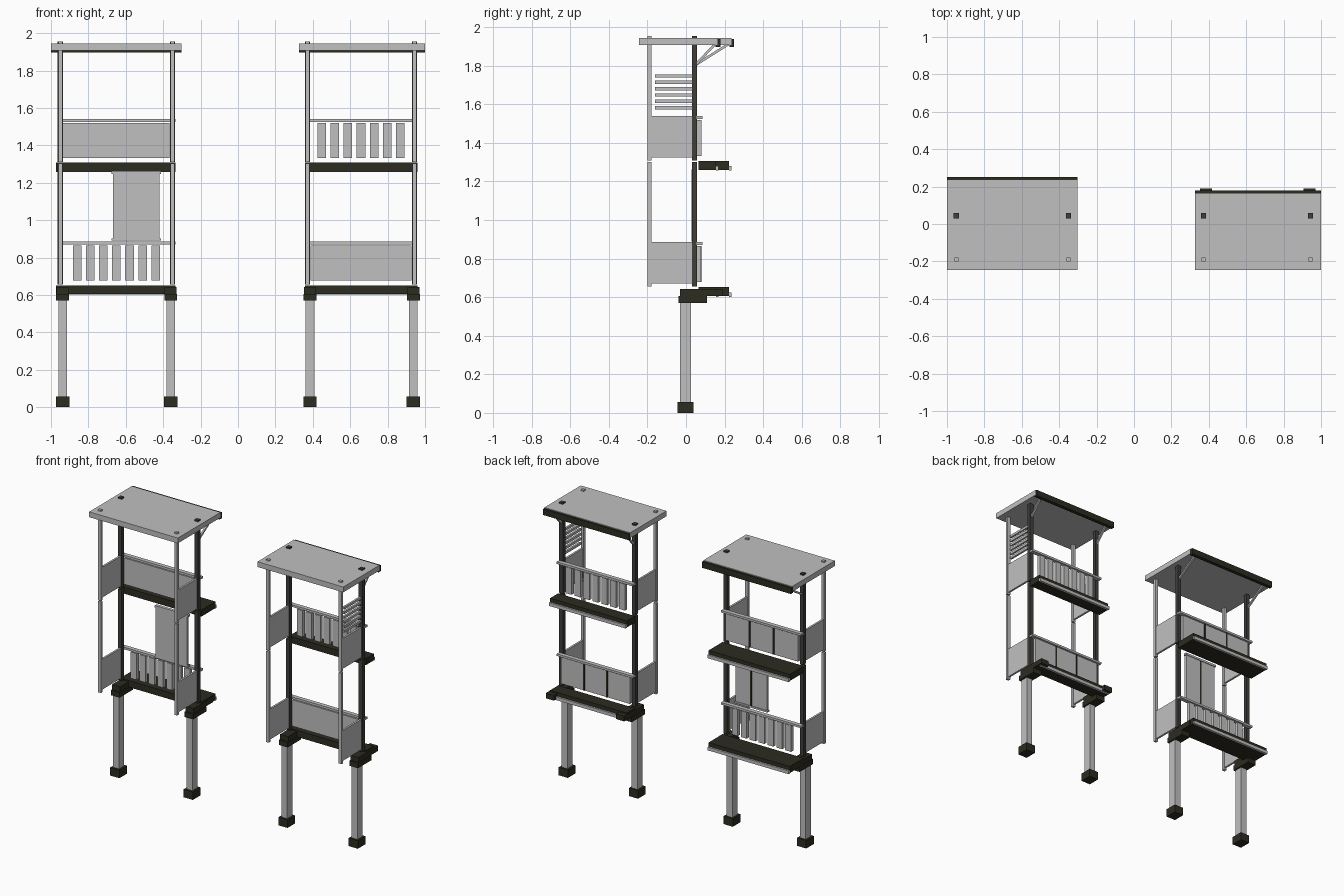
import bpy, bmesh, math
from mathutils import Vector, Matrix

if "Cube" in bpy.data.objects:
    bpy.data.objects.remove(bpy.data.objects["Cube"])


def material(name, rgb):
    m = bpy.data.materials.new(name)
    m.diffuse_color = (*rgb, 1)
    m.use_nodes = True
    m.node_tree.nodes["Principled BSDF"].inputs["Base Color"].default_value = m.diffuse_color
    return m


GREY = material("light grey", (0.53, 0.53, 0.53))
DARK = material("dark olive timber", (0.026, 0.025, 0.015))
CHAR = material("charcoal post", (0.05, 0.049, 0.044))


def boxes(name, mat, items):
    """One object made of axis-aligned boxes given as (x0, x1, y0, y1, z0, z1)."""
    bm = bmesh.new()
    for x0, x1, y0, y1, z0, z1 in items:
        mtx = Matrix.Translation(((x0 + x1) / 2, (y0 + y1) / 2, (z0 + z1) / 2))
        mtx = mtx @ Matrix.Diagonal((x1 - x0, y1 - y0, z1 - z0, 1))
        bmesh.ops.create_cube(bm, size=1, matrix=mtx)
    me = bpy.data.meshes.new(name)
    bm.to_mesh(me)
    bm.free()
    me.materials.append(mat)
    ob = bpy.data.objects.new(name, me)
    bpy.context.collection.objects.link(ob)
    return ob


def strut(name, mat, a, b, w):
    """Square bar from a to b."""
    a, b = Vector(a), Vector(b)
    d = b - a
    ob = boxes(name, mat, [(-w / 2, w / 2, -w / 2, w / 2, -d.length / 2, d.length / 2)])
    ob.matrix_world = Matrix.Translation((a + b) / 2) @ Matrix.Rotation(-math.atan2(d.y, d.z), 4, 'X')


def tower(side, legs, posts, roof, roof_back, deck, deck_back, slat_level):
    mid = sum(posts) / 2
    # footings, legs and stepped bearing beams
    boxes(side + "_footings", DARK, [(x - .036, x + .036, -.045, .04, 0, .057) for x in legs])
    boxes(side + "_legs", GREY, [(x - .023, x + .023, -.03, .027, -.0 + .001, .575) for x in legs])
    boxes(side + "_bearers", DARK, [(x - .034, x + .034, -.04, .11, .57, .606) for x in legs]
          + [(x - .032, x + .032, -.03, .19, .606, .643) for x in legs])
    # posts in two storeys
    storeys = ((.655, 1.302), (1.31, 1.955))
    boxes(side + "_front_posts", GREY, [(x - .011, x + .011, -.2, -.18, a, b)
                                        for x in posts for a, b in storeys])
    boxes(side + "_back_posts", CHAR, [(x - .014, x + .014, .03, .058, a, b)
                                       for x in posts for a, b in storeys])
    # roof slab, back fascia and braces
    boxes(side + "_roof", GREY, [(*roof, -.245, roof_back - .015, 1.907, 1.945)])
    boxes(side + "_fascia", DARK, [(*roof, roof_back - .025, roof_back, 1.897, 1.94)])
    for x in posts:
        strut(side + "_brace", GREY, (x, .05, 1.805), (x, roof_back - .025, 1.915), .013)
    # decks with a light trim strip, railings and side panels on both storeys
    for level, z in (("lower", .605), ("upper", 1.26)):
        n = side + "_" + level
        boxes(n + "_deck", DARK, [(*deck, .065, deck_back, z, z + .047)])
        boxes(n + "_deck_trim", GREY, [(*deck, deck_back, deck_back + .013, z - .003, z + .02)])
        boxes(n + "_rail", GREY, [(posts[0] - .015, posts[1] + .015, .055, .085, z + .265, z + .28)])
        if level == slat_level:
            boxes(n + "_slats", GREY, [(mid + i * .07 - .023, mid + i * .07 + .023, .055, .08,
                                        z + .073, z + .26) for i in range(-3, 4)])
        else:
            w = posts[1] - posts[0] - .03
            boxes(n + "_board", GREY, [(mid - w / 2, mid + w / 2, .055, .077, z + .073, z + .26)])
            boxes(n + "_battens", DARK, [(mid + s * w / 6 - .006, mid + s * w / 6 + .006, .077, .081,
                                          z + .073, z + .26) for s in (-1, 1)])
        boxes(n + "_side_panels", GREY, [(x - .007, x + .007, -.18, .03, z + .065, z + .28)
                                         for x in posts])


tower("left", (-.938, -.36), (-.95, -.35), (-1, -.302), .25, (-.972, -.333), .222, "lower")
tower("right", (.385, .938), (.372, .943), (.325, 1), .178, (.357, .96), .155, "upper")

# hanging door leaf on the left tower
boxes("door_leaf", GREY, [(-.668, -.42, .028, .045, .895, 1.258), (-.675, -.413, .028, .05, 1.247, 1.262),
                          (-.675, -.413, .028, .05, .89, .902)])
boxes("door_batten", DARK, [(-.55, -.538, .045, .049, .902, 1.247)])

# louvres on the outer side of the right tower
boxes("louvres", GREY, [(.936, .95, -.16, .03, 1.574 + i * .033, 1.591 + i * .033) for i in range(6)])
